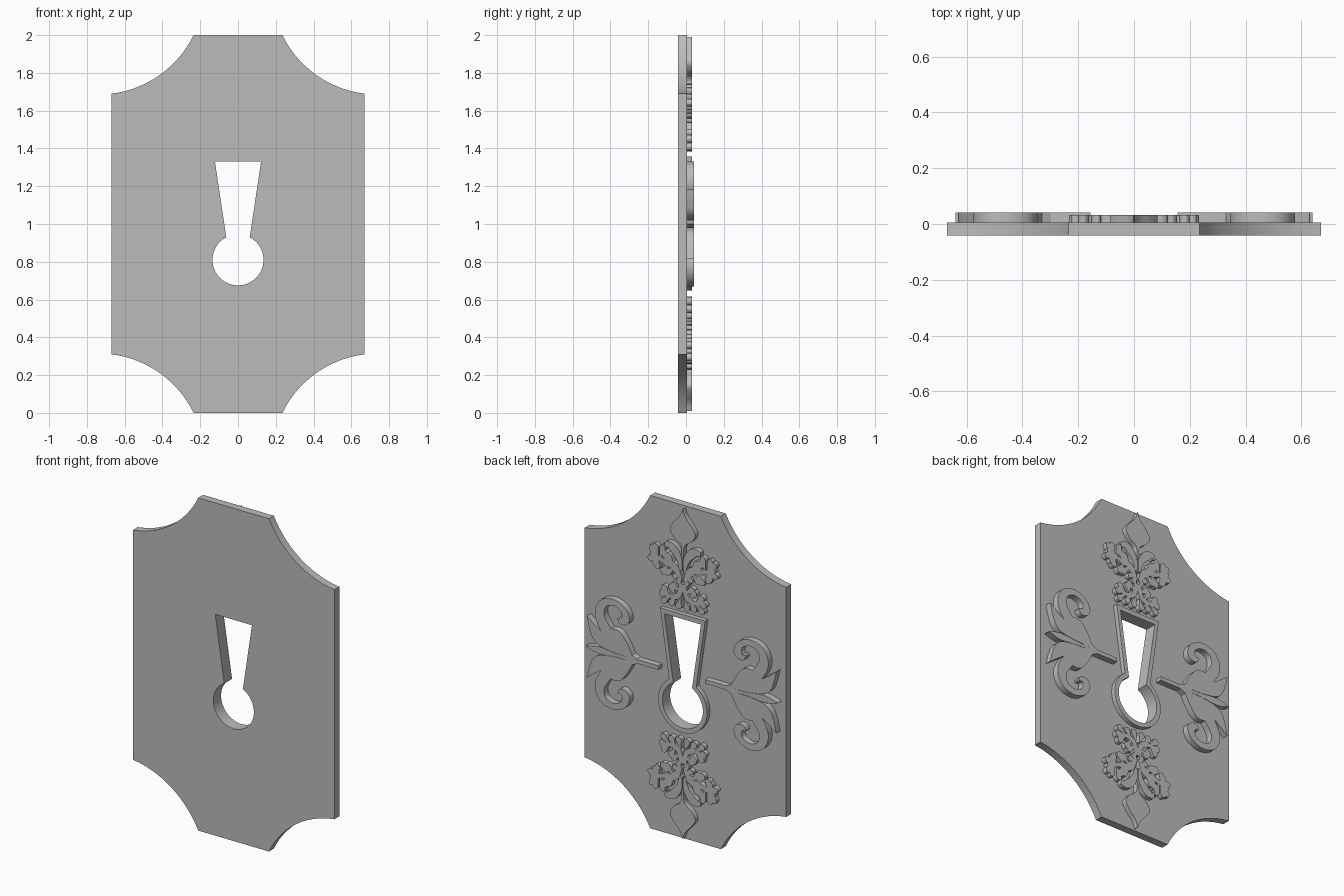
import bpy, bmesh, math
from mathutils import Vector

cube = bpy.data.objects.get("Cube")
if cube:
    bpy.data.objects.remove(cube)

grey = bpy.data.materials.new("plain_grey")
grey.use_nodes = True
tone = (0.5, 0.5, 0.5, 1)
grey.diffuse_color = tone
grey.node_tree.nodes["Principled BSDF"].inputs["Base Color"].default_value = tone

FRONT, BACK, RIM, CREST, SCROLL = -0.042, 0.005, 0.032, 0.033, 0.042


def finish(name, bm, mirror=None):
    """Turn a bmesh centred on mid height into an object, optionally mirrored."""
    bmesh.ops.recalc_face_normals(bm, faces=bm.faces)
    mesh = bpy.data.meshes.new(name)
    bm.to_mesh(mesh)
    bm.free()
    mesh.materials.append(grey)
    obj = bpy.data.objects.new(name, mesh)
    bpy.context.collection.objects.link(obj)
    obj.location.z = 1
    if mirror:
        mod = obj.modifiers.new("mirror", 'MIRROR')
        mod.use_axis = mirror
        mod.use_mirror_merge = False
    bpy.ops.object.select_all(action='DESELECT')
    obj.select_set(True)
    bpy.context.view_layer.objects.active = obj
    bpy.ops.object.shade_smooth_by_angle(angle=math.radians(35))
    return obj


def extrude(bm, faces, depth):
    new = bmesh.ops.extrude_face_region(bm, geom=faces)["geom"]
    verts = [v for v in new if isinstance(v, bmesh.types.BMVert)]
    bmesh.ops.translate(bm, verts=verts, vec=(0, depth, 0))


def slab(name, outer, inner, y0, y1):
    """Flat plate between two outlines."""
    bm = bmesh.new()
    edges = []
    for loop in (outer, inner):
        vs = [bm.verts.new((x, y0, z)) for x, z in loop]
        edges += [bm.edges.new((vs[i - 1], vs[i])) for i in range(len(vs))]
    bmesh.ops.triangle_fill(bm, edges=edges, use_beauty=True)
    extrude(bm, bm.faces[:], y1 - y0)
    return finish(name, bm)


def ribbon(bm, pts, top, steps=6):
    """Raised stroke through (x, z, half width) points, with a smooth spline."""
    p = [Vector(q) for q in pts]
    p = [2 * p[0] - p[1]] + p + [2 * p[-1] - p[-2]]
    line = []
    for a, b, c, d in zip(p, p[1:], p[2:], p[3:]):
        for i in range(steps):
            t = i / steps
            line.append(b + (c - a) * t / 2 + (2 * a - 5 * b + 4 * c - d) * t * t / 2
                        + (3 * b - a - 3 * c + d) * t ** 3 / 2)
    line.append(p[-2])
    rows = []
    for i, q in enumerate(line):
        d = line[min(i + 1, len(line) - 1)] - line[max(i - 1, 0)]
        n = Vector((-d.y, d.x)).normalized() * max(q.z, 0.001)
        rows.append([bm.verts.new((q.x + s * n.x, BACK - 0.002, q.y + s * n.y)) for s in (1, -1)])
    faces = [bm.faces.new((a[0], a[1], b[1], b[0])) for a, b in zip(rows, rows[1:])]
    extrude(bm, faces, top - BACK + 0.002)


def petal(bm, x, z, angle, length, width, top=CREST):
    """Teardrop with a narrow root at (x, z) and a round end."""
    a = math.radians(angle)
    ribbon(bm, [(x + math.cos(a) * length * t, z + math.sin(a) * length * t, width * w)
                for t, w in ((0, .2), (.35, .55), (.7, 1), (.92, .65), (1, 0))], top, 4)


# Plate outline with four scooped corners
def scoop(n=14):
    a, b = Vector((0.235, 1)), Vector((0.67, 0.69))
    sag, half = 0.068, (b - a).length / 2
    r = (half * half + sag * sag) / (2 * sag)
    along = (b - a).normalized()
    out = Vector((-along.y, along.x))
    centre = (a + b) / 2 + out * (r - sag)
    spread = math.asin(half / r)
    return [centre + r * (along * math.sin(t) - out * math.cos(t))
            for t in (spread * (2 * i / n - 1) for i in range(n + 1))]


corner = scoop()
outline = []
for sx, sz in ((1, 1), (1, -1), (-1, -1), (-1, 1)):
    part = [(sx * v.x, sz * v.y) for v in corner]
    outline += part if sx * sz > 0 else part[::-1]


# Keyhole outline, grown by g for the rim
def keyhole(g, n=40):
    r, c = 0.135 + g, -0.19
    neck = 0.062 + g
    a = math.asin(neck / r)
    arc = [(r * math.sin(t), c + r * math.cos(t))
           for t in (a + (2 * math.pi - 2 * a) * i / n for i in range(n + 1))]
    return [(-0.122 - g, 0.33 + g), (0.122 + g, 0.33 + g)] + arc


slab("plate", outline, keyhole(0), FRONT, BACK)
slab("keyhole_rim", keyhole(0.028), keyhole(0), BACK - 0.002, RIM)

# Pointed leaf above and below
bm = bmesh.new()
ribbon(bm, [(0, .70, .006), (0, .77, .012), (0, .81, .06), (0, .855, .085),
            (0, .90, .06), (0, .945, .02), (0, .99, 0)], CREST)
finish("end_leaf", bm, (False, False, True))

# Leafy sprays, mirrored to all four quarters
bm = bmesh.new()
ribbon(bm, [(.01, .56, .01), (.05, .63, .02), (.11, .64, .016), (.175, .66, .01)], CREST)
ribbon(bm, [(.012, .62, .008), (.025, .69, .02), (.065, .74, .026), (.105, .755, .015),
            (.11, .73, .004)], CREST)
for i, angle in enumerate((75, 105, 50, 15, -15, -50, -85)):
    x, z = (.15, .66) if i % 2 else (.165, .655)
    petal(bm, x, z, angle, .085 if i < 3 else .07, .019)
for x, z, angle in ((.10, .64, 70), (.10, .63, -60), (.06, .62, -40), (.06, .64, 50)):
    petal(bm, x, z, angle, .075, .022)
for angle in (-70, -20, 30):
    petal(bm, .012, .59, angle, .06, .017)
finish("crest_spray", bm, (True, False, True))

# Small fan of petals beside the keyhole ends
bm = bmesh.new()
ribbon(bm, [(.012, .54, .012), (.02, .48, .016), (.05, .45, .016), (.11, .445, .01)], CREST)
for x, z, angle in ((.09, .45, 0), (.09, .45, 45), (.09, .44, -40), (.05, .46, 60),
                    (.05, .45, -60), (.015, .45, -75), (.02, .49, 35)):
    petal(bm, x, z, angle, .068, .02)
finish("crest_fan", bm, (True, False, True))

# Side scrolls: curled stroke and a pointed leaf, mirrored to all four quarters
bm = bmesh.new()
ribbon(bm, [(.30, .008, .006), (.40, .045, .022), (.49, .12, .035), (.545, .21, .032),
            (.525, .285, .024), (.455, .312, .019), (.39, .285, .02), (.372, .235, .026),
            (.40, .212, .02), (.425, .225, .004)], SCROLL)
ribbon(bm, [(.36, .015, .005), (.46, .04, .026), (.545, .075, .042), (.59, .125, .026),
            (.63, .185, 0)], SCROLL)
ribbon(bm, [(.33, .02, .005), (.38, .08, .02), (.43, .125, .028), (.48, .14, .01)], SCROLL)
finish("side_scroll", bm, (True, False, True))

# Straight spear through each pair of scrolls
bm = bmesh.new()
ribbon(bm, [(.155, 0, .012), (.30, 0, .012), (.42, 0, .01), (.53, 0, .02), (.58, 0, .018),
            (.64, 0, 0)], SCROLL)
finish("side_spear", bm, (True, False, False))
